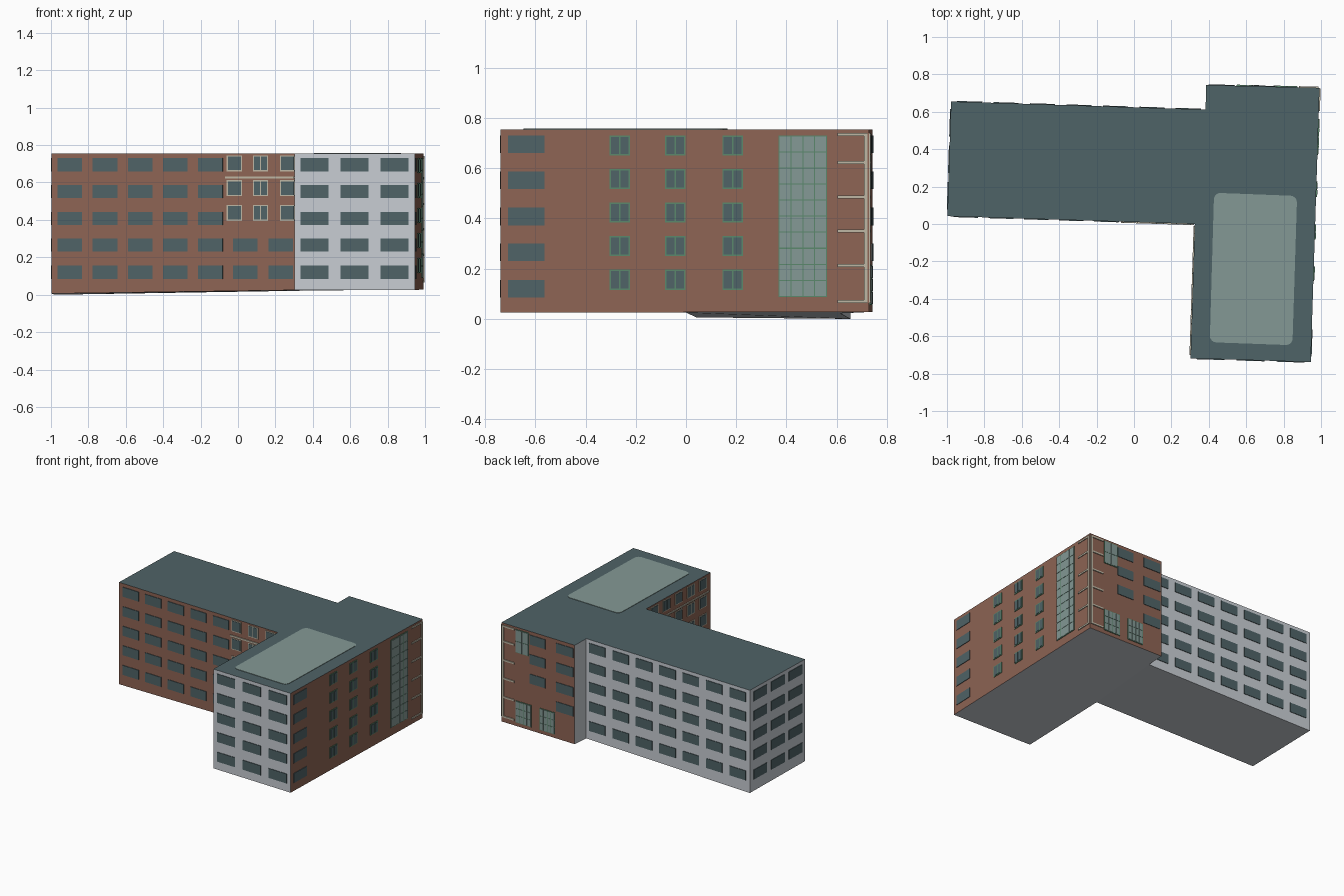
import bpy, bmesh, math
from mathutils import Vector

if "Cube" in bpy.data.objects:
    bpy.data.objects.remove(bpy.data.objects["Cube"])


def material(name, rgb):
    m = bpy.data.materials.new(name)
    lin = [(c / 255 / 12.92) if c < 10 else ((c / 255 + 0.055) / 1.055) ** 2.4 for c in rgb]
    m.diffuse_color = (*lin, 1)
    m.use_nodes = True
    m.node_tree.nodes["Principled BSDF"].inputs["Base Color"].default_value = m.diffuse_color
    return m


BRICK = material("brick", (142, 100, 84))
WHITE = material("pale_render", (200, 205, 211))
SLATE = material("slate", (79, 99, 103))
GLASS = material("pale_glass", (132, 153, 149))
GREEN = material("green_frame", (90, 136, 108))
CREAM = material("cream_trim", (190, 183, 164))


def finish(name, bm, mats):
    me = bpy.data.meshes.new(name)
    bm.normal_update()
    bm.to_mesh(me)
    bm.free()
    for m in mats:
        me.materials.append(m)
    ob = bpy.data.objects.new(name, me)
    bpy.context.collection.objects.link(ob)
    return ob


# Footprint corners, counterclockwise: x, y, ground height
TOP = 0.755
A, B, C, D, E, F, G, H = corners = [
    (-0.998, 0.042, 0.006), (0.325, 0.0, 0.025), (0.302, -0.718, 0.025), (0.945, -0.738, 0.025),
    (0.992, 0.728, 0.028), (0.385, 0.743, 0.028), (0.383, 0.612, 0.022), (-0.978, 0.655, 0.0)]

# Building body with one colour per wall
bm = bmesh.new()
low = [bm.verts.new(c) for c in corners]
high = [bm.verts.new((c[0], c[1], TOP)) for c in corners]
wall_slots = [0, 0, 1, 0, 0, 1, 1, 1]
for i, slot in enumerate(wall_slots):
    j = (i + 1) % 8
    bm.faces.new((low[i], low[j], high[j], high[i])).material_index = slot
bm.faces.new(high).material_index = 2
# Underside as the two wings
for ids in ((1, 0, 7, 6), (1, 6, 5, 4), (1, 4, 3, 2)):
    bm.faces.new([low[k] for k in ids]).material_index = 1
finish("building_body", bm, [BRICK, WHITE, SLATE])

# Rounded pale panel on the roof
bm = bmesh.new()
quad = [Vector(p) for p in ((0.405, -0.632), (0.847, -0.648), (0.872, 0.15), (0.428, 0.167))]
ring, r = [], 0.035
for i, p in enumerate(quad):
    u = (quad[i - 1] - p).normalized() * r
    v = (quad[(i + 1) % 4] - p).normalized() * r
    for k in range(6):
        a = k / 5 * math.pi / 2
        q = p + u * (1 - math.sin(a)) + v * (1 - math.cos(a))
        ring.append(bm.verts.new((q.x, q.y, TOP)))
top = bmesh.ops.extrude_face_region(bm, geom=[bm.faces.new(ring)])["geom"]
bmesh.ops.translate(bm, verts=[g for g in top if isinstance(g, bmesh.types.BMVert)], vec=(0, 0, 0.003))
bmesh.ops.recalc_face_normals(bm, faces=bm.faces)
finish("roof_panel", bm, [GLASS])


class Wall:
    """Collects thin plates on one wall; s runs along the wall from p to q."""

    def __init__(self, name, p, q):
        self.name, self.p = name, Vector((p[0], p[1], 0))
        self.d = (Vector((q[0], q[1], 0)) - self.p).normalized()
        self.n = Vector((self.d.y, -self.d.x, 0))
        self.bm, self.mats = bmesh.new(), []

    def plate(self, s0, s1, z0, z1, mat, depth=0.004):
        if mat not in self.mats:
            self.mats.append(mat)
        f, b = [], []
        for s, z in ((s0, z0), (s1, z0), (s1, z1), (s0, z1)):
            base = self.p + self.d * s + Vector((0, 0, z))
            f.append(self.bm.verts.new(base + self.n * depth))
            b.append(self.bm.verts.new(base - self.n * 0.001))
        faces = [self.bm.faces.new(f)]
        for i in range(4):
            j = (i + 1) % 4
            faces.append(self.bm.faces.new((b[i], b[j], f[j], f[i])))
        for face in faces:
            face.material_index = self.mats.index(mat)

    def grid(self, s0, s1, z0, z1, nx, nz, frame, pane, w=0.006):
        self.plate(s0, s1, z0, z1, frame, 0.004)
        ws, hs = (s1 - s0 - w) / nx, (z1 - z0 - w) / nz
        for i in range(nx):
            for j in range(nz):
                a, c = s0 + w + i * ws, z0 + w + j * hs
                self.plate(a, a + ws - w, c, c + hs - w, pane, 0.006)

    def windows(self, starts, width, rows, h=0.07):
        for s in starts:
            for z in rows:
                self.plate(s, s + width, z - h / 2, z + h / 2, SLATE)

    def done(self):
        finish(self.name, self.bm, self.mats)


ROWS = [0.12, 0.265, 0.408, 0.552, 0.695]

# Long brick front
w = Wall("front_wall_windows", A, B)
w.windows([0.033 + 0.188 * i for i in range(5)], 0.132, ROWS)
w.windows([0.973, 1.163], 0.13, ROWS[:2])
for z in (0.395, 0.528, 0.66):
    for s, n in ((0.938, 1), (1.078, 2), (1.222, 1)):
        w.grid(s, s + 0.082, z, z + 0.084, n, 1, CREAM, SLATE)
w.plate(0.93, 1.32, 0.62, 0.631, CREAM, 0.006)
w.done()

# Inner courtyard side of the short wing
w = Wall("courtyard_wall_windows", B, C)
for z in (0.395, 0.528, 0.66):
    for i in range(5):
        w.grid(0.05 + 0.135 * i, 0.132 + 0.135 * i, z, z + 0.084, 1 + i % 2, 1, CREAM, SLATE)
w.plate(0.01, 0.7, 0.62, 0.631, CREAM, 0.006)
w.windows([0.06, 0.25, 0.44], 0.13, ROWS[:2])
w.done()

# Pale end of the short wing
w = Wall("end_wall_windows", C, D)
w.windows([0.032, 0.247, 0.461], 0.15, ROWS)
w.done()

# Right brick side with double windows and a tall stair window
w = Wall("right_wall_windows", D, E)
w.windows([0.03], 0.145, ROWS)
for s in (0.433, 0.655, 0.883):
    for z in (0.116, 0.25, 0.384, 0.518, 0.65):
        w.grid(s, s + 0.082, z, z + 0.08, 2, 1, GREEN, SLATE)
w.grid(1.108, 1.3, 0.088, 0.73, 4, 10, GREEN, GLASS, 0.004)
BANDS = [0.07, 0.213, 0.35, 0.485, 0.622, 0.735]
for z in BANDS:
    w.plate(1.343, 1.455, z - 0.006, z + 0.006, CREAM, 0.006)
w.plate(1.447, 1.462, 0.064, 0.741, CREAM, 0.006)
w.done()

# Brick back of the corner block
w = Wall("back_wall_windows", E, F)
for z in BANDS:
    w.plate(0.005, 0.11, z - 0.006, z + 0.006, CREAM, 0.006)
w.plate(0.005, 0.02, 0.064, 0.741, CREAM, 0.006)
w.grid(0.118, 0.23, 0.57, 0.74, 2, 2, GREEN, GLASS, 0.004)
w.grid(0.118, 0.25, 0.055, 0.215, 4, 3, GREEN, GLASS, 0.004)
w.grid(0.32, 0.445, 0.055, 0.215, 4, 3, GREEN, GLASS, 0.004)
w.windows([0.235], 0.13, ROWS[2:])
w.windows([0.455], 0.14, ROWS[1:])
w.done()

# Pale back of the long wing
w = Wall("long_back_wall_windows", G, H)
w.windows([0.025 + 0.195 * i for i in range(7)], 0.135, ROWS)
w.done()

# Pale left end
w = Wall("left_wall_windows", H, A)
w.windows([0.04, 0.235, 0.43], 0.148, ROWS)
w.done()
